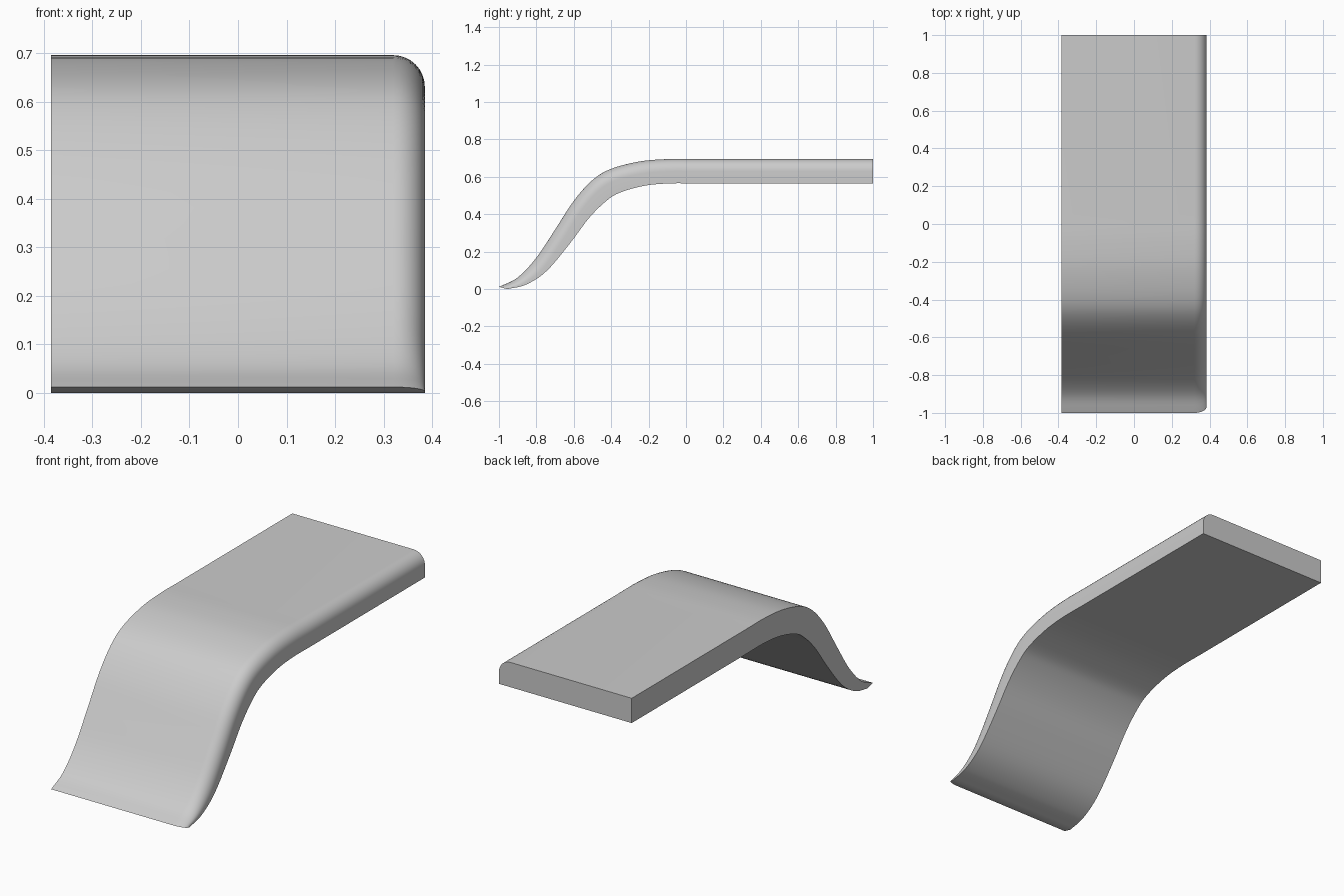
import bpy, bmesh, math
from mathutils import Vector

if "Cube" in bpy.data.objects:
    bpy.data.objects.remove(bpy.data.objects["Cube"])

HALF_W, RADIUS, ARC = 0.385, 0.065, 8

# Side profile: (top y, top z, bottom y, bottom z), from front lip to flat deck
stations = [Vector(p) for p in (
    (-1.00, 0.012, -0.955, 0.000),
    (-0.90, 0.062, -0.855, 0.024),
    (-0.80, 0.168, -0.745, 0.097),
    (-0.70, 0.318, -0.620, 0.245),
    (-0.60, 0.472, -0.520, 0.378),
    (-0.50, 0.583, -0.430, 0.468),
    (-0.40, 0.643, -0.355, 0.515),
    (-0.25, 0.682, -0.225, 0.552),
    (-0.10, 0.695, -0.090, 0.565),
    (0.05, 0.695, 0.050, 0.565),
)]


def smooth_path(pts, steps):
    """Catmull-Rom curve through the stations."""
    ext = [2 * pts[0] - pts[1]] + pts + [2 * pts[-1] - pts[-2]]
    out = []
    for i in range(len(pts) - 1):
        a, b, c, d = ext[i:i + 4]
        for k in range(steps):
            t = k / steps
            out.append(0.5 * (2 * b + (c - a) * t + (2 * a - 5 * b + 4 * c - d) * t ** 2
                              + (3 * b - a - 3 * c + d) * t ** 3))
    return out + [pts[-1]]


def section(s):
    """Rectangular cross-section with its upper right corner rounded."""
    top, bottom = Vector((0, s[0], s[1])), Vector((0, s[2], s[3]))
    down = bottom - top
    drop = min(RADIUS, 0.75 * down.length)
    down.normalize()
    ring = [bottom + Vector((-HALF_W, 0, 0)), bottom + Vector((HALF_W, 0, 0))]
    for k in range(ARC + 1):
        a = math.pi / 2 * k / ARC
        x = HALF_W - RADIUS + RADIUS * math.cos(a)
        ring.append(top + down * drop * (1 - math.sin(a)) + Vector((x, 0, 0)))
    ring.append(top + Vector((-HALF_W, 0, 0)))
    return ring


# Curved slab: loft the sections and cap both ends
path = smooth_path(stations, 5) + [Vector((1, 0.695, 1, 0.565))]
bm = bmesh.new()
rings = [[bm.verts.new(p) for p in section(s)] for s in path]
for r0, r1 in zip(rings, rings[1:]):
    for i in range(len(r0)):
        j = (i + 1) % len(r0)
        bm.faces.new((r0[i], r0[j], r1[j], r1[i]))
bm.faces.new(rings[0])
bm.faces.new(rings[-1])
bmesh.ops.recalc_face_normals(bm, faces=bm.faces)

mesh = bpy.data.meshes.new("curved_slab")
bm.to_mesh(mesh)
bm.free()
slab = bpy.data.objects.new("curved_slab", mesh)
bpy.context.collection.objects.link(slab)
bpy.context.view_layer.objects.active = slab
slab.select_set(True)
bpy.ops.object.shade_smooth_by_angle(angle=math.radians(30))
